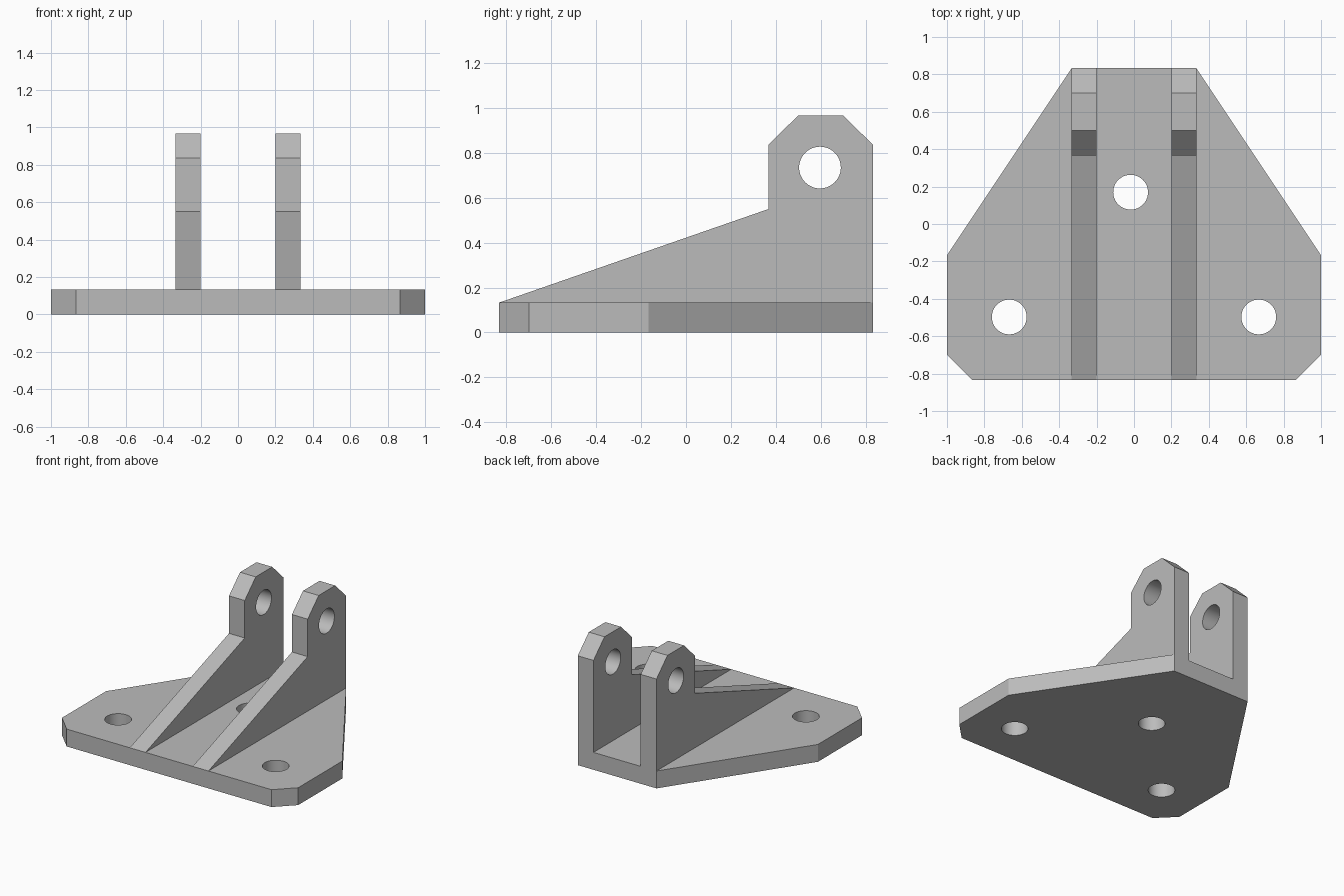
import bpy, bmesh, math
from mathutils import Matrix, Vector

cube = bpy.data.objects.get("Cube")
if cube:
    bpy.data.objects.remove(cube, do_unlink=True)

grey = bpy.data.materials.new("machined grey")
grey.use_nodes = True
colour = (0.5, 0.5, 0.5, 1)
grey.diffuse_color = colour
grey.node_tree.nodes["Principled BSDF"].inputs["Base Color"].default_value = colour

THICK = 0.133
HOLE = 0.093
UPRIGHT = Matrix(((0, 0, 1, 0), (1, 0, 0, 0), (0, 1, 0, 0), (0, 0, 0, 1)))


def slab(name, outline, place):
    """Extrude a flat outline by the stock thickness and place it."""
    bm = bmesh.new()
    base = bm.faces.new([bm.verts.new((u, v, 0)) for u, v in outline])
    top = bmesh.ops.extrude_face_region(bm, geom=[base])["geom"]
    bmesh.ops.translate(bm, vec=(0, 0, THICK),
                        verts=[g for g in top if isinstance(g, bmesh.types.BMVert)])
    bmesh.ops.recalc_face_normals(bm, faces=bm.faces)
    bm.transform(place)
    mesh = bpy.data.meshes.new(name)
    bm.to_mesh(mesh)
    bm.free()
    mesh.materials.append(grey)
    obj = bpy.data.objects.new(name, mesh)
    bpy.context.collection.objects.link(obj)
    return obj


def drill(obj, centres, place):
    """Cut round through-holes at the given outline coordinates."""
    for u, v in centres:
        at = place @ Vector((u, v, THICK / 2))
        bpy.ops.mesh.primitive_cylinder_add(vertices=48, radius=HOLE, depth=THICK * 2)
        cutter = bpy.context.object
        cutter.hide_render = True
        cutter.data.transform(Matrix.Translation(at) @ place.to_3x3().to_4x4())
        cutter.data.materials.append(grey)
        cut = obj.modifiers.new("hole", "BOOLEAN")
        cut.operation, cut.solver, cut.object = "DIFFERENCE", "EXACT", cutter
        bpy.ops.object.select_all(action="DESELECT")
        obj.select_set(True)
        bpy.context.view_layer.objects.active = obj
        bpy.ops.object.modifier_apply(modifier=cut.name)
        bpy.data.objects.remove(cutter, do_unlink=True)
    bpy.ops.object.shade_smooth_by_angle(angle=math.radians(15))


# Base plate with chamfered front corners, tapering to the back
half = [(0.867, -0.833), (1, -0.7), (1, -0.167), (0.333, 0.833)]
outline = half + [(-x, y) for x, y in reversed(half)]
plate = slab("base_plate", outline, Matrix.Identity(4))
drill(plate, [(-0.667, -0.497), (0.667, -0.497), (-0.018, 0.17)], Matrix.Identity(4))

# Two sloping ribs ending in drilled lugs
rib = [(-0.833, THICK), (0.833, THICK), (0.833, 0.837), (0.7, 0.967),
       (0.5, 0.967), (0.367, 0.837), (0.367, 0.55)]
for name, x in (("left_rib", 0.2), ("right_rib", -0.2 - THICK)):
    place = Matrix.Translation((x, 0, 0)) @ UPRIGHT
    drill(slab(name, rib, place), [(0.597, 0.735)], place)
